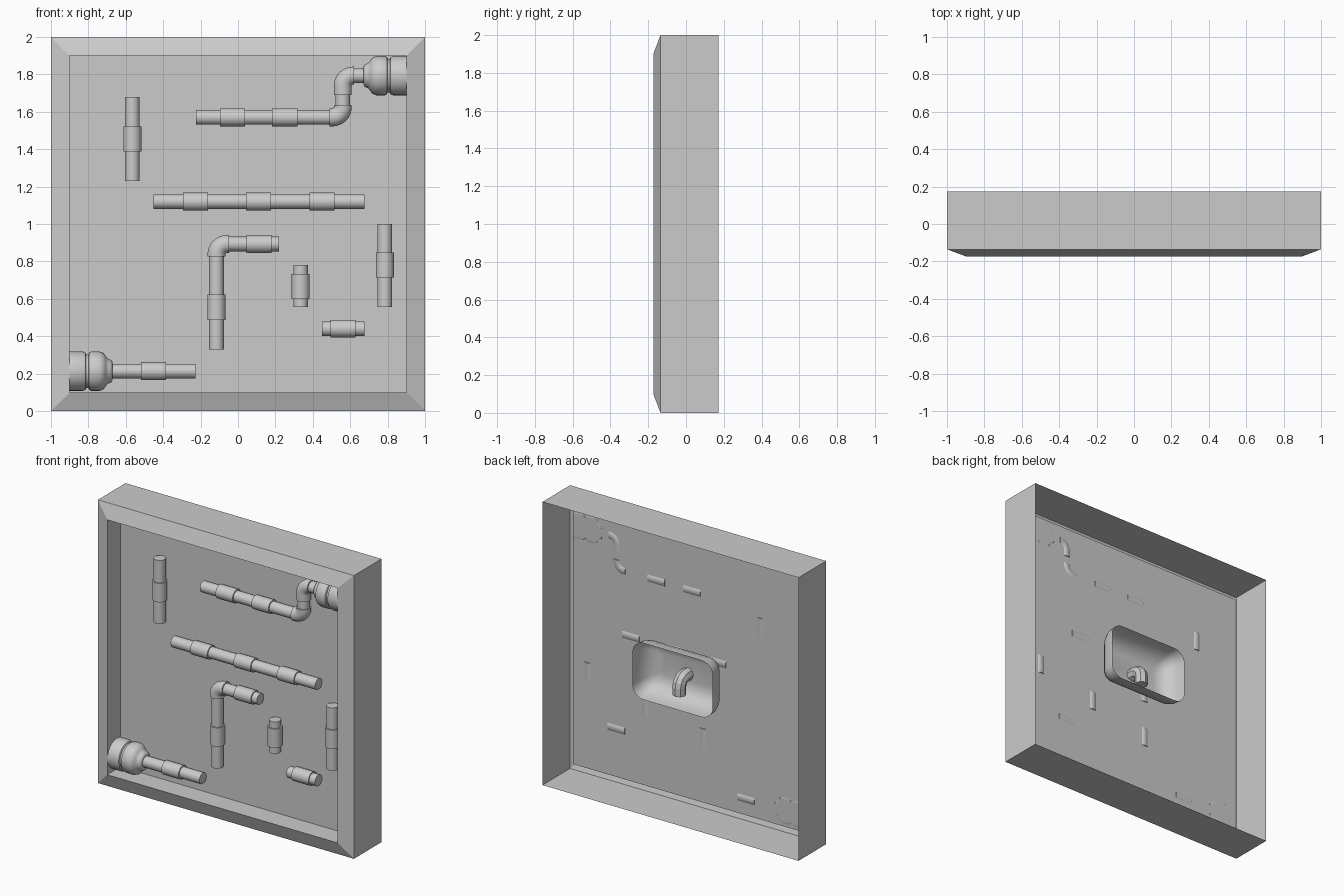
import bpy, bmesh, math
from mathutils import Vector

if "Cube" in bpy.data.objects:
    bpy.data.objects.remove(bpy.data.objects["Cube"])

PANEL_Y = -0.025      # back panel plane
PIPE_Y = -0.066       # pipe axis depth
R, RC = 0.039, 0.048  # pipe and collar radius


def finish(name, bm, smooth=True, recalc=True):
    if recalc:
        bmesh.ops.recalc_face_normals(bm, faces=bm.faces)
    me = bpy.data.meshes.new(name)
    bm.to_mesh(me)
    bm.free()
    ob = bpy.data.objects.new(name, me)
    bpy.context.collection.objects.link(ob)
    if smooth:
        bpy.ops.object.select_all(action='DESELECT')
        ob.select_set(True)
        bpy.context.view_layer.objects.active = ob
        bpy.ops.object.shade_smooth_by_angle(angle=math.radians(40))
    return ob


def loft(bm, loops, cap_start=False, cap_end=False):
    rings = [[bm.verts.new(p) for p in lp] for lp in loops]
    n = len(rings[0])
    for a, b in zip(rings, rings[1:]):
        for i in range(n):
            j = (i + 1) % n
            bm.faces.new((a[i], a[j], b[j], b[i]))
    if cap_start:
        bm.faces.new(rings[0][::-1])
    if cap_end:
        bm.faces.new(rings[-1])


def sweep(bm, pts, radii, normal, seg=24, clamp=False):
    """Round tube along a planar path; clamp keeps it in front of the panel."""
    pts, normal = [Vector(p) for p in pts], Vector(normal)
    loops = []
    for i, p in enumerate(pts):
        t = pts[min(i + 1, len(pts) - 1)] - pts[max(i - 1, 0)]
        side = t.normalized().cross(normal)
        loop = []
        for k in range(seg):
            a = 2 * math.pi * k / seg
            q = p + radii[i] * (math.cos(a) * side + math.sin(a) * normal)
            if clamp:
                q.y = min(q.y, PANEL_Y + 0.001)
            loop.append(q)
        loops.append(loop)
    loft(bm, loops, True, True)


def bend(a, corner, b, steps=8):
    """Path from a to b with a round quarter bend at the corner."""
    a, c, b = Vector(a), Vector(corner), Vector(b)
    r = 0.055
    u, v = (a - c).normalized(), (b - c).normalized()
    o = c + r * (u + v)
    arc = [o - r * (v * math.cos(k * math.pi / 2 / steps) + u * math.sin(k * math.pi / 2 / steps))
           for k in range(steps + 1)]
    return [a] + arc + [b]


def P(x, z):
    return (x, PIPE_Y, z)


def straight(bm, axis, fixed, lo, hi, r):
    ends = [P(t, fixed) if axis == 'x' else P(fixed, t) for t in (lo, hi)]
    sweep(bm, ends, (r, r), (0, 1, 0))


def pipe(name, runs, elbows=()):
    """runs: (axis, fixed coordinate, start, end, collar centres)."""
    bm = bmesh.new()
    for axis, fixed, lo, hi, collars in runs:
        straight(bm, axis, fixed, lo, hi, R)
        for c in collars:
            straight(bm, axis, fixed, c - 0.067, c + 0.067, RC)
    for a, c, b in elbows:
        path = bend(P(*a), P(*c), P(*b))
        sweep(bm, path, [RC] * len(path), (0, 1, 0))
    finish(name, bm)


# Frame shell, open at the back, with bevelled front and recessed panel
bm = bmesh.new()
loft(bm, [[(sx * s, y, 1 + sz * s) for sx, sz in ((-1, -1), (1, -1), (1, 1), (-1, 1))]
          for s, y in ((1, 0.173), (1, -0.135), (0.9, -0.173), (0.9, PANEL_Y))], cap_end=True)
finish("frame", bm, smooth=False)

# Pipe runs
pipe("lower_left_pipe", [('x', 0.213, -0.7, -0.228, [-0.452])])
pipe("upper_left_pipe", [('z', -0.565, 1.23, 1.68, [1.455])])
pipe("middle_pipe", [('x', 1.12, -0.453, 0.675, [-0.228, 0.11, 0.448])])
pipe("right_pipe", [('z', 0.785, 0.555, 1.0, [0.78])])
pipe("short_vertical_pipe", [('z', 0.335, 0.555, 0.78, [0.667])])
pipe("short_horizontal_pipe", [('x', 0.44, 0.45, 0.675, [0.562])])
pipe("corner_pipe",
     [('z', -0.115, 0.33, 0.85, [0.555]), ('x', 0.893, -0.07, 0.22, [0.112])],
     [((-0.115, 0.825), (-0.115, 0.893), (-0.047, 0.893))])
pipe("upper_right_pipe",
     [('x', 1.57, -0.225, 0.52, [-0.03, 0.25]), ('z', 0.56, 1.62, 1.75, []),
      ('x', 1.793, 0.6, 0.7, [])],
     [((0.49, 1.57), (0.56, 1.57), (0.56, 1.635)),
      ((0.56, 1.69), (0.56, 1.793), (0.62, 1.793))])

# Wide sockets where the pipes meet the frame, flattened against the panel
BELL = [(0.9, 0.105), (0.83, 0.105), (0.816, 0.1), (0.812, 0.09), (0.8, 0.09),
        (0.796, 0.1), (0.785, 0.105), (0.74, 0.105), (0.72, 0.098), (0.708, 0.082),
        (0.7, 0.07), (0.69, 0.065), (0.678, 0.06), (0.672, 0.05)]
for name, s, z in (("upper_right_socket", 1, 1.793), ("lower_left_socket", -1, 0.213)):
    bm = bmesh.new()
    sweep(bm, [P(s * x, z) for x, r in BELL], [r for x, r in BELL], (0, 1, 0), 32, True)
    finish(name, bm)


# Rounded basin behind the panel
def rounded_rect(inset, y):
    w, h, r = 0.313 - inset, 0.2 - inset, max(0.03, 0.085 - inset * 0.5)
    pts = []
    for q, (sx, sz) in enumerate(((1, 1), (-1, 1), (-1, -1), (1, -1))):
        for k in range(7):
            a = math.pi / 2 * (q + k / 6)
            pts.append((sx * (w - r) + r * math.cos(a), y, 1 + sz * (h - r) + r * math.sin(a)))
    return pts


bm = bmesh.new()
loft(bm, [rounded_rect(i, y) for i, y in ((0, 0.15), (0.004, 0.09), (0.02, 0.045),
          (0.045, 0.01), (0.08, -0.012), (0.12, -0.02))], cap_end=True)
finish("basin", bm)

# Spout in the basin, out of the wall and bending down
bm = bmesh.new()
path = bend((0, -0.02, 0.98), (0, 0.075, 0.98), (0, 0.075, 0.87), 4)
sweep(bm, path, [0.045] * len(path), (1, 0, 0), 8)
finish("spout", bm, smooth=False)
